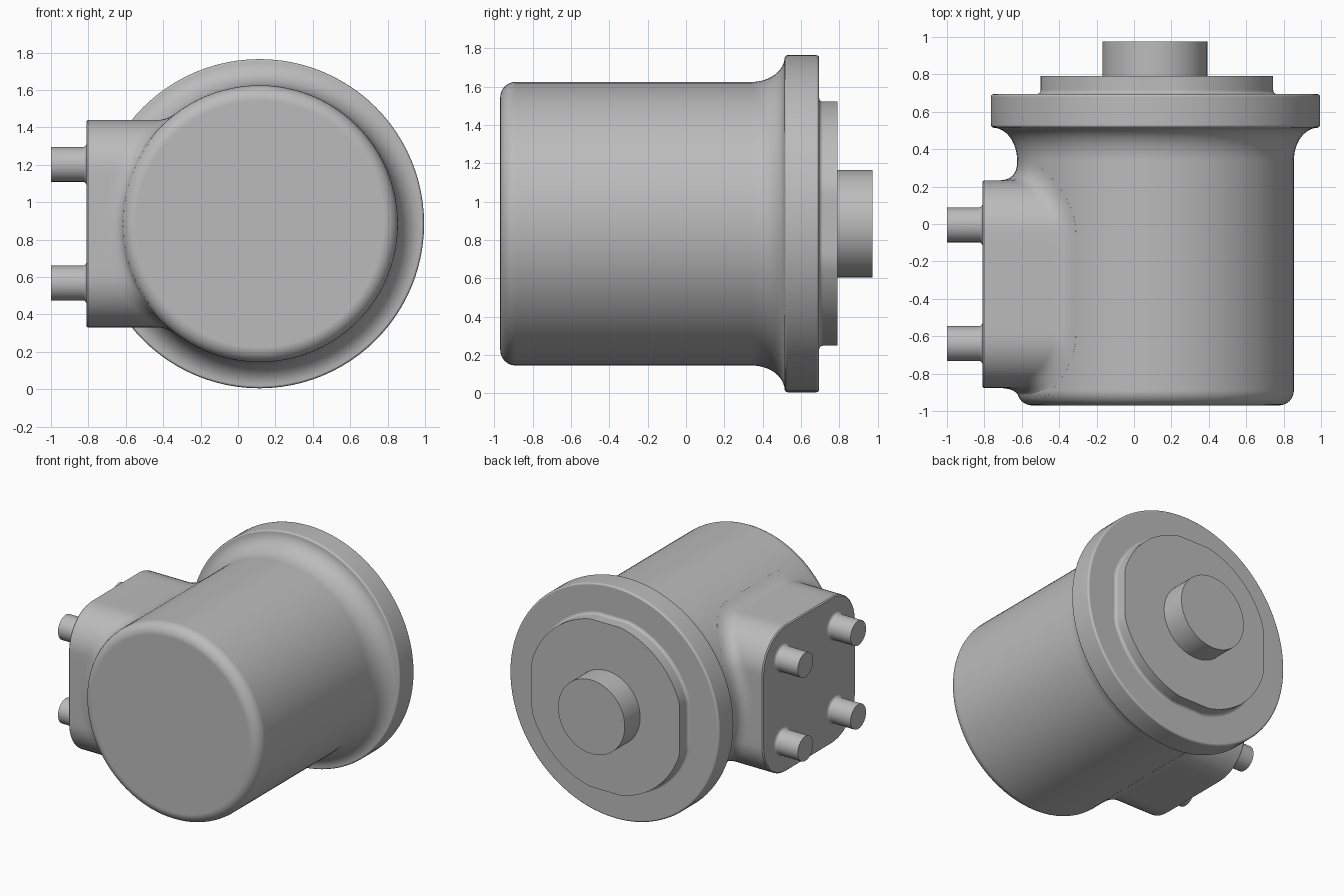
import bpy
import bmesh
from math import sin, cos, pi, sqrt, radians
from mathutils import Vector

cube = bpy.data.objects.get("Cube")
if cube:
    bpy.data.objects.remove(cube, do_unlink=True)

grey = bpy.data.materials.new("plain_grey")
grey.use_nodes = True
grey.diffuse_color = (0.5, 0.5, 0.5, 1)
grey.node_tree.nodes["Principled BSDF"].inputs["Base Color"].default_value = (0.5, 0.5, 0.5, 1)

CX, CZ = 0.115, 0.885      # main axis, running along y
BODY_R, FRONT_Y, EDGE_R = 0.74, -0.97, 0.08
SEGMENTS = 96


def loft(name, rings):
    """Skin a list of equal point rings, cap both ends, smooth with sharp edges kept."""
    bm = bmesh.new()
    loops = [[bm.verts.new(p) for p in ring] for ring in rings]
    n = len(loops[0])
    for a, b in zip(loops, loops[1:]):
        for i in range(n):
            j = (i + 1) % n
            bm.faces.new((a[i], a[j], b[j], b[i]))
    bm.faces.new(loops[0])
    bm.faces.new(loops[-1])
    bmesh.ops.recalc_face_normals(bm, faces=bm.faces)
    for face in bm.faces:
        face.smooth = True
    for edge in bm.edges:
        edge.smooth = edge.calc_face_angle(0) < radians(32)
    mesh = bpy.data.meshes.new(name)
    bm.to_mesh(mesh)
    bm.free()
    mesh.materials.append(grey)
    obj = bpy.data.objects.new(name, mesh)
    bpy.context.collection.objects.link(obj)
    mod = obj.modifiers.new("flat_caps", 'WEIGHTED_NORMAL')
    mod.keep_sharp = True
    return obj


def circle(n=SEGMENTS):
    return [(cos(2 * pi * i / n), sin(2 * pi * i / n)) for i in range(n)]


def arc(cu, cv, ru, rv, start, end, steps):
    """Points of an elliptical arc, angles in degrees."""
    angles = [radians(start + (end - start) * i / steps) for i in range(steps + 1)]
    return [(cu + ru * cos(a), cv + rv * sin(a)) for a in angles]


def turn_y(name, profile, cx=CX, cz=CZ):
    """Turn a (y, radius) profile around the main axis."""
    loft(name, [[(cx + r * c, y, cz + r * s) for c, s in circle()] for y, r in profile])


def turn_x(name, profile, cy, cz):
    """Turn an (x, radius) profile around an axis along x."""
    loft(name, [[(x, cy + r * c, cz + r * s) for c, s in circle(32)] for x, r in profile])


# Main housing: rounded front edge, concave flare and flange
housing = arc(FRONT_Y + EDGE_R, BODY_R - EDGE_R, EDGE_R, EDGE_R, 180, 90, 8)
housing += arc(0.34, 0.87, 0.175, 0.13, -90, 0, 12)
housing += arc(0.53, 0.865, 0.015, 0.015, 180, 90, 3)
housing += arc(0.68, 0.865, 0.015, 0.015, 90, 0, 3)
turn_y("housing", housing)

# Back plate: disc with slightly flattened sides and a small fillet at its foot
def plate_ring(y, grow):
    ring = []
    for c, s in circle():
        u = max(-0.622, min(0.622, 0.65 * c))
        v = max(-0.637, min(0.637, 0.65 * s))
        ring.append((CX + 0.007 + u + grow * c, y, CZ + v + grow * s))
    return ring


foot = arc(0.715, 0.02, 0.02, 0.02, 180, 270, 4)
loft("back_plate", [plate_ring(0.69, 0.02)] + [plate_ring(y, g) for y, g in foot]
     + [plate_ring(0.79, 0)])

# Drive shaft stub
turn_y("shaft", [(0.78, 0.28), (0.975, 0.28)], CX - 0.003)

# Side mount: rounded square pad blending into the cylinder
PAD_X, PAD_Y, HALF, CORNER = -0.81, -0.322, 0.555, 0.28


def pad_outline():
    """Outline points with outward directions in the y-z plane."""
    points = []
    inner = HALF - CORNER
    for k in range(4):
        sy, sz = ((1, 1), (-1, 1), (-1, -1), (1, -1))[k]
        for c, s in arc(0, 0, 1, 1, 90 * k, 90 * k + 90, 12):
            points.append((Vector((sy * inner + CORNER * c, sz * inner + CORNER * s)),
                           Vector((c, s))))
        # fill the straight side up to the next corner
        c, s = points[-1][1]
        step = Vector((-s, c)) * (2 * inner / 8)
        last = points[-1][0]
        points += [(last + step * i, Vector((c, s))) for i in range(1, 8)]
    return points


def on_cylinder(p):
    """Point of the housing surface that lies behind pad point p."""
    y = PAD_Y + p.x
    dip = max(0, FRONT_Y + EDGE_R - y)
    radius = BODY_R - EDGE_R + sqrt(EDGE_R ** 2 - dip ** 2)
    return Vector((CX - sqrt(radius ** 2 - p.y ** 2), y, CZ + p.y))


outline = pad_outline()


def pad_ring(x, shrink):
    return [(x, PAD_Y + p.x - n.x * shrink, CZ + p.y - n.y * shrink) for p, n in outline]


def blend_ring(t):
    """One ring of the curved blend, t from 0 (wall) to 1 (cylinder)."""
    ring = []
    for p, n in outline:
        reach = 0.1 * n.x ** 2 + 0.05 * n.y ** 2
        land = p + n * reach
        land.x = max(land.x, -0.93 - PAD_Y)
        corner = on_cylinder(p)
        wall = corner - Vector((reach, 0, 0))
        end = on_cylinder(land)
        ring.append(wall * (1 - t) ** 2 + corner * 2 * t * (1 - t) + end * t * t)
    return ring


inside = [(CX - 0.2, PAD_Y + p.x, CZ + p.y) for p, n in outline]
loft("side_mount", [pad_ring(PAD_X, 0.008), pad_ring(PAD_X + 0.008, 0)]
     + [blend_ring(i / 8) for i in range(9)] + [inside])

# Four mounting pins with small fillets at the foot
pin = [(-1.0, 0.093)] + arc(PAD_X - 0.02, 0.113, 0.02, 0.02, -90, 0, 4) + [(PAD_X + 0.02, 0.113)]
for side, dy in (("back", 0.317), ("front", -0.317)):
    for level, dz in (("upper", 0.317), ("lower", -0.317)):
        turn_x(f"{level}_{side}_pin", pin, PAD_Y + dy, CZ + dz)
